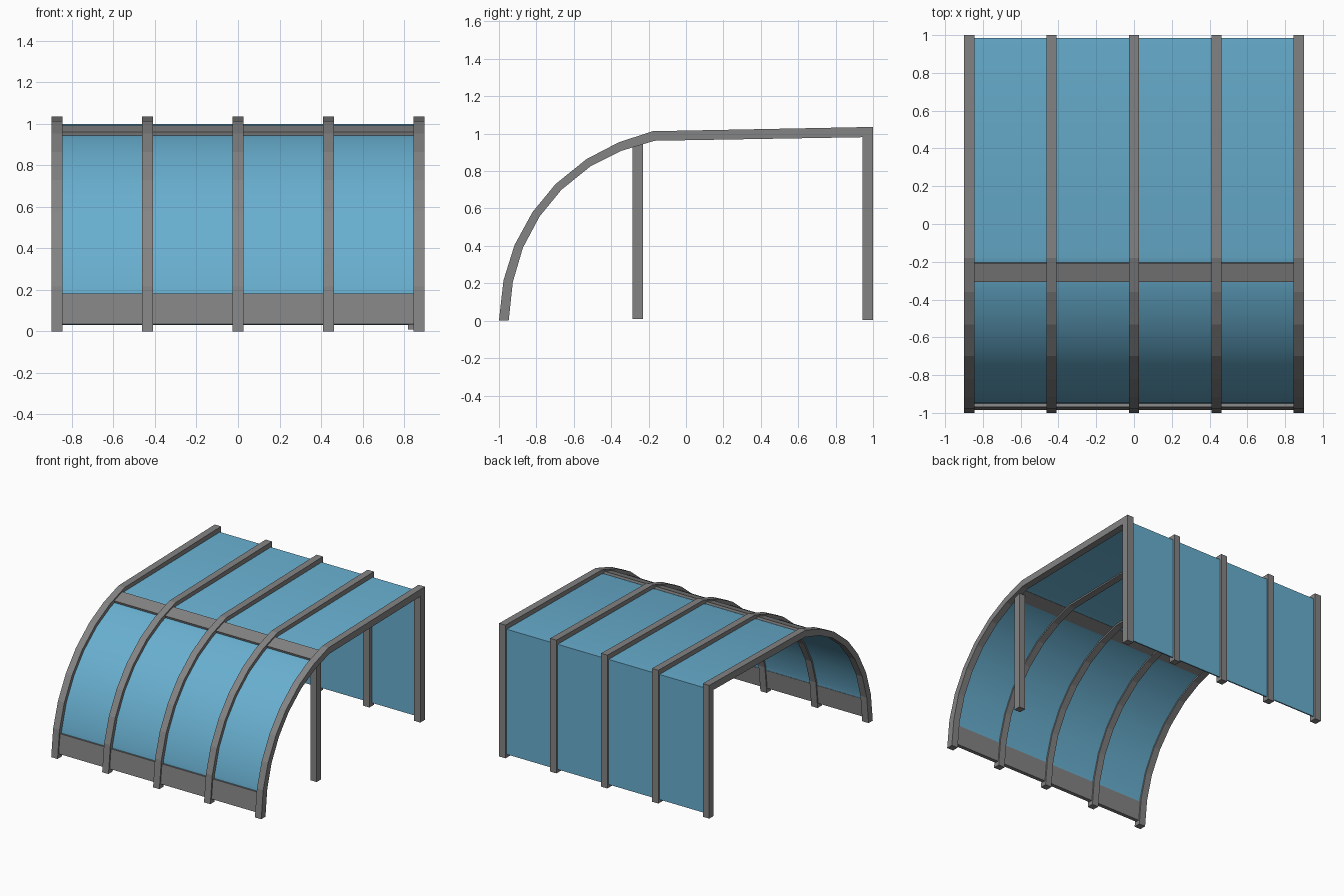
import bpy, bmesh, math
from mathutils import Vector

cube = bpy.data.objects.get("Cube")
if cube:
    bpy.data.objects.remove(cube)


def material(name, rgb):
    m = bpy.data.materials.new(name)
    m.use_nodes = True
    m.diffuse_color = (*rgb, 1)
    m.node_tree.nodes["Principled BSDF"].inputs["Base Color"].default_value = (*rgb, 1)
    return m


METAL = material("grey metal", (0.23, 0.23, 0.23))
GLASS = material("blue glazing", (0.14, 0.43, 0.63))


def extrude(name, profile, x0, x1, mat, smooth=False):
    """Closed (y, z) profile extruded from x0 to x1."""
    bm = bmesh.new()
    ends = [[bm.verts.new((x, y, z)) for y, z in profile] for x in (x0, x1)]
    n = len(profile)
    bm.faces.new(ends[0])
    bm.faces.new(ends[1])
    for i in range(n):
        j = (i + 1) % n
        bm.faces.new((ends[0][i], ends[0][j], ends[1][j], ends[1][i]))
    bmesh.ops.recalc_face_normals(bm, faces=bm.faces)
    me = bpy.data.meshes.new(name)
    bm.to_mesh(me)
    bm.free()
    me.materials.append(mat)
    ob = bpy.data.objects.new(name, me)
    bpy.context.collection.objects.link(ob)
    if smooth:
        bpy.ops.object.select_all(action='DESELECT')
        ob.select_set(True)
        bpy.context.view_layer.objects.active = ob
        bpy.ops.object.shade_smooth_by_angle(angle=math.radians(30))
    return ob


def box(name, y0, y1, z0, z1, x0, x1, mat):
    return extrude(name, [(y0, z0), (y1, z0), (y1, z1), (y0, z1)], x0, x1, mat)


# Side profile of a rib: stations from the front foot to the back corner
OUTER = [Vector(p) for p in [(-1, 0), (-.976, .215), (-.917, .404), (-.821, .58), (-.698, .73),
                             (-.532, .864), (-.361, .953), (-.179, 1.013), (1, 1.036)]]
INNER = [Vector(p) for p in [(-.948, 0), (-.926, .206), (-.872, .39), (-.783, .557), (-.666, .7),
                             (-.511, .825), (-.346, .908), (-.168, .962), (.945, .981)]]


def on_rib(station, depth):
    """Point at a station; depth 0 is the inner edge, 1 the outer edge."""
    i = min(int(station), len(OUTER) - 2)
    t = station - i
    a = INNER[i].lerp(INNER[i + 1], t)
    b = OUTER[i].lerp(OUTER[i + 1], t)
    return a.lerp(b, depth)


def strip(s0, s1, d0, d1):
    """Closed profile following the rib between two stations and two depths."""
    stops = [s0] + [s for s in range(len(OUTER)) if s0 < s < s1] + [s1]
    return [on_rib(s, d0) for s in stops] + [on_rib(s, d1) for s in reversed(stops)]


# Ribs with their back posts
SPACING, HALF = 0.436, 0.027
centres = [SPACING * i for i in range(-2, 3)]
for n, x in enumerate(centres, 1):
    extrude(f"arched_rib_{n}", strip(0, 8, 0, 1), x - HALF, x + HALF, METAL)
    extrude(f"back_post_{n}", [(.945, .005), (1, .005), (1, 1.036), (.945, .981)],
            x - HALF, x + HALF, METAL)

# Infill of each bay between neighbouring ribs
SILL_TOP, BEAM_FRONT, BEAM_BACK = 0.86, 6.28, 6.83
for n, (a, b) in enumerate(zip(centres, centres[1:]), 1):
    x0, x1 = a + HALF, b - HALF
    extrude(f"front_sill_{n}", strip(.16, SILL_TOP, .2, .78), x0, x1, METAL)
    extrude(f"roof_beam_{n}", strip(BEAM_FRONT, BEAM_BACK, .2, .78), x0, x1, METAL)
    extrude(f"curved_glazing_{n}", strip(SILL_TOP, BEAM_FRONT, .25, .42), x0, x1, GLASS, True)
    roof = [on_rib(BEAM_BACK, .25), on_rib(7, .25), (.985, .988),
            (.985, .998), on_rib(7, .42), on_rib(BEAM_BACK, .42)]
    extrude(f"roof_glazing_{n}", roof, x0, x1, GLASS, True)
    box(f"back_glazing_{n}", .975, .985, .03, .99, x0, x1, GLASS)

# Single inner support post at the left end
box("support_post", -.285, -.23, .008, .945, .82, .873, METAL)
